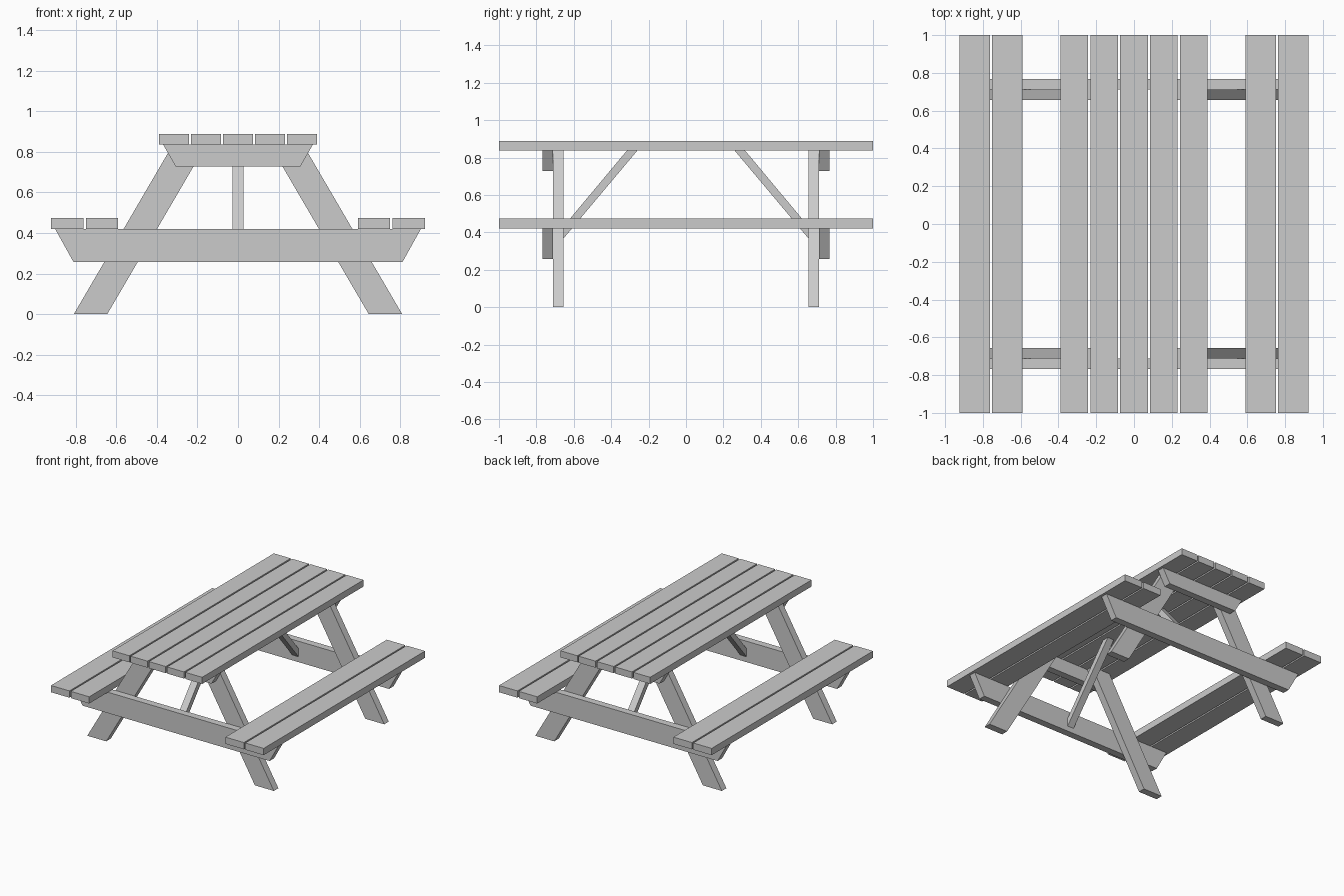
import bpy, bmesh

if "Cube" in bpy.data.objects:
    bpy.data.objects.remove(bpy.data.objects["Cube"])


def prism(name, profile, axis, lo, hi):
    """Extrude a 2D profile along an axis: 'y' uses (x, z), 'x' uses (y, z)."""
    def place(p, d):
        return (p[0], d, p[1]) if axis == 'y' else (d, p[0], p[1])
    bm = bmesh.new()
    a = [bm.verts.new(place(p, lo)) for p in profile]
    b = [bm.verts.new(place(p, hi)) for p in profile]
    bm.faces.new(a)
    bm.faces.new(b)
    n = len(profile)
    for i in range(n):
        j = (i + 1) % n
        bm.faces.new((a[i], a[j], b[j], b[i]))
    bmesh.ops.recalc_face_normals(bm, faces=bm.faces)
    me = bpy.data.meshes.new(name)
    bm.to_mesh(me)
    bm.free()
    ob = bpy.data.objects.new(name, me)
    bpy.context.collection.objects.link(ob)
    return ob


def mirrored(ob, x, y):
    m = ob.modifiers.new("mirror", 'MIRROR')
    m.use_axis = (x, y, False)
    m.use_mirror_merge = False
    return ob


def plank(name, xc, w, z0, z1):
    x0, x1 = xc - w / 2, xc + w / 2
    return prism(name, [(x0, z0), (x1, z0), (x1, z1), (x0, z1)], 'y', -1, 1)


TOP, SEAT = 0.837, 0.421          # undersides of table top and seats
BEAM_OUT, BEAM_IN, LEG_IN = -0.768, -0.712, -0.656

# Table top planks
for i in range(-2, 3):
    plank("table_plank", i * 0.158, 0.146, TOP, 0.889)

# Seat planks, both sides
for xc in (0.671, 0.843):
    mirrored(plank("seat_plank", xc, 0.16, SEAT, 0.474), True, False)

# Crossbeams with slanted ends, front and back
for name, top, bottom, z0, z1 in (("table_beam", 0.37, 0.307, 0.728, TOP),
                                  ("seat_beam", 0.903, 0.812, 0.257, SEAT)):
    prof = [(-bottom, z0), (bottom, z0), (top, z1), (-top, z1)]
    mirrored(prism(name, prof, 'y', BEAM_OUT, BEAM_IN), False, True)

# Four splayed legs
leg = [(0.645, 0), (0.81, 0), (0.321, TOP), (0.156, TOP)]
mirrored(prism("leg", leg, 'y', BEAM_IN, LEG_IN), True, True)

# Diagonal braces from seat beams to table top
brace = [(BEAM_IN, 0.299), (-0.26, TOP), (-0.316, TOP), (BEAM_IN, 0.363)]
mirrored(prism("brace", brace, 'x', -0.028, 0.028), False, True)
